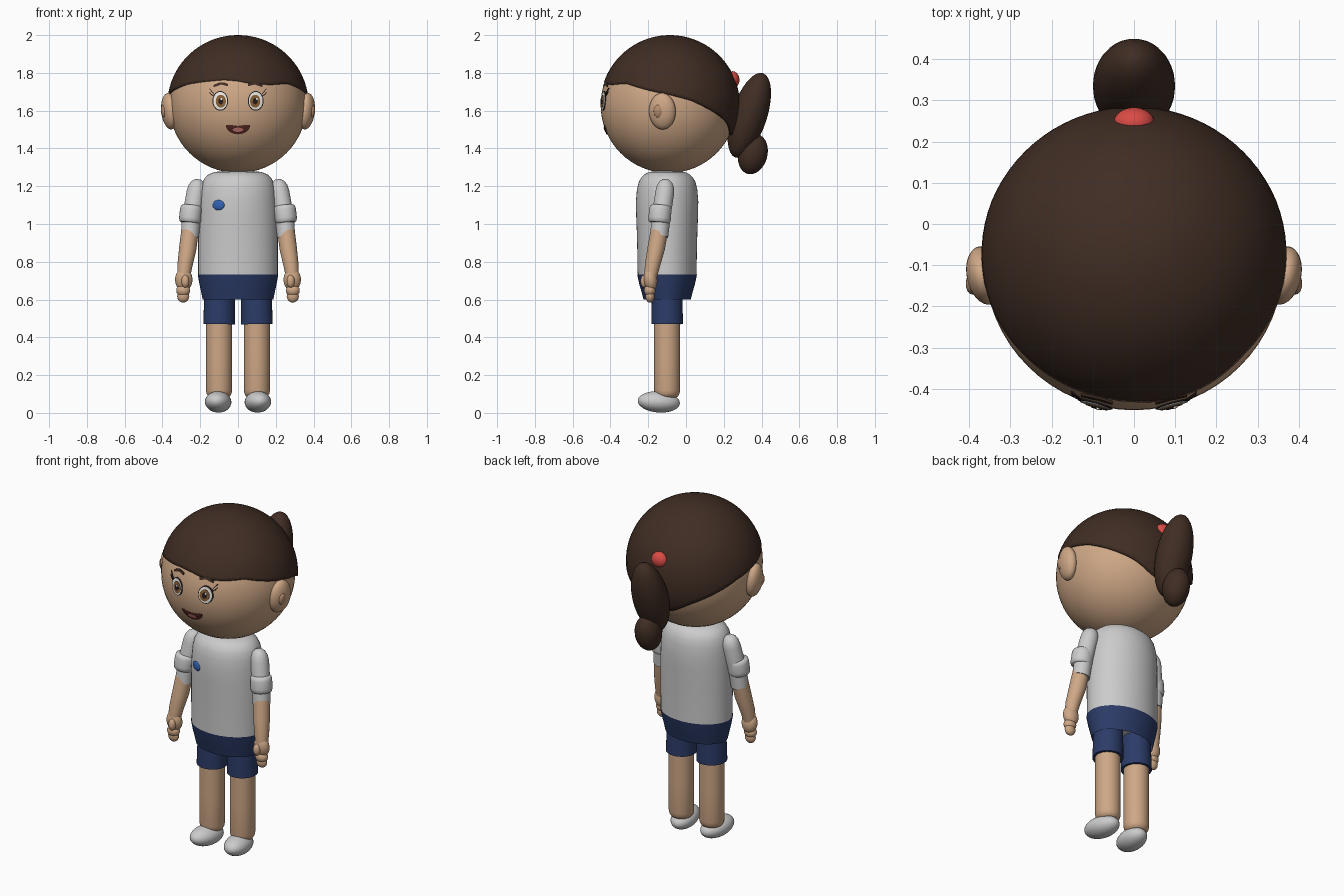
import bpy, bmesh
from math import sin, cos, pi, sqrt, acos, radians, atan2
from mathutils import Vector, Matrix, Euler

if "Cube" in bpy.data.objects:
    bpy.data.objects.remove(bpy.data.objects["Cube"])


def material(name, rgb):
    m = bpy.data.materials.new(name)
    m.diffuse_color = (*rgb, 1)
    m.use_nodes = True
    m.node_tree.nodes["Principled BSDF"].inputs["Base Color"].default_value = m.diffuse_color
    return m


SKIN = material("skin", (0.62, 0.39, 0.24))
INNER = material("inner_ear", (0.48, 0.27, 0.16))
HAIR = material("hair", (0.05, 0.026, 0.017))
NAVY = material("navy", (0.025, 0.045, 0.14))
RED = material("red", (0.7, 0.07, 0.06))
BLUE = material("blue", (0.03, 0.12, 0.45))
WHITE = material("eye_white", (0.85, 0.83, 0.78))
IRIS = material("iris", (0.25, 0.12, 0.04))
BLACK = material("dark", (0.02, 0.012, 0.01))
LIP = material("mouth", (0.08, 0.02, 0.015))
TONGUE = material("tongue", (0.6, 0.2, 0.17))


def finish(name, bm, mat, angle=50):
    bmesh.ops.recalc_face_normals(bm, faces=bm.faces)
    mesh = bpy.data.meshes.new(name)
    bm.to_mesh(mesh)
    bm.free()
    ob = bpy.data.objects.new(name, mesh)
    bpy.context.collection.objects.link(ob)
    if mat:
        mesh.materials.append(mat)
    bpy.ops.object.select_all(action='DESELECT')
    ob.select_set(True)
    bpy.context.view_layer.objects.active = ob
    bpy.ops.object.shade_smooth_by_angle(angle=radians(angle))
    return ob


def ball(name, loc, size, mat=None, rot=(0, 0, 0), seg=32):
    bm = bmesh.new()
    m = Matrix.LocRotScale(Vector(loc), Euler([radians(a) for a in rot]), Vector(size))
    bmesh.ops.create_uvsphere(bm, u_segments=seg, v_segments=seg // 2, radius=1, matrix=m)
    return finish(name, bm, mat)


def skin_rings(bm, rings, caps):
    n = len(rings[0])
    for a, b in zip(rings, rings[1:]):
        for i in range(n):
            bm.faces.new((a[i], a[(i + 1) % n], b[(i + 1) % n], b[i]))
    if caps:
        bm.faces.new(rings[0])
        bm.faces.new(rings[-1])


def loft(name, sections, mat=None, caps=True, n=32):
    """Elliptical sections (x, y, z, rx, ry), square to the line from first to last."""
    bm = bmesh.new()
    pts = [Vector(s[:3]) for s in sections]
    q = (pts[-1] - pts[0]).to_track_quat('Z', 'Y')
    if abs((pts[-1] - pts[0]).normalized().z) > 0.9999:
        q.identity()
    rings = []
    for p, s in zip(pts, sections):
        rings.append([bm.verts.new(p + q @ Vector((s[3] * cos(2 * pi * i / n), s[4] * sin(2 * pi * i / n), 0)))
                      for i in range(n)])
    skin_rings(bm, rings, caps)
    return finish(name, bm, mat)


# head
HC, HR = Vector((0, -0.092, 1.63)), 0.36
ball("head", HC, (0.363, HR, HR), SKIN, seg=64)


def patch(name, outline, mat, lift):
    """Flat outline in x, z wrapped over the front of the head."""
    bm = bmesh.new()
    cx = sum(p[0] for p in outline) / len(outline)
    cz = sum(p[1] for p in outline) / len(outline)
    rings = []
    for k, up in ((1, -0.004), (1, lift), (0.75, lift), (0.5, lift), (0.25, lift), (0.02, lift)):
        ring = []
        for x, z in outline:
            x, z = cx + (x - cx) * k, cz + (z - cz) * k
            ring.append(bm.verts.new((x, HC.y - sqrt(HR ** 2 - x * x - (z - HC.z) ** 2) - up, z)))
        rings.append(ring)
    skin_rings(bm, rings, True)
    return finish(name, bm, mat)


def oval(x, z, rx, rz, n=28):
    return [(x + rx * cos(2 * pi * i / n), z + rz * sin(2 * pi * i / n)) for i in range(n)]


def stroke(pts, w):
    return [(x, z + w) for x, z in pts] + [(x, z - w) for x, z in reversed(pts)]


# face
for s in (-1, 1):
    x = s * 0.094
    patch("eye_rim", oval(x, 1.652, 0.042, 0.052), BLACK, 0.003)
    patch("eye_white", oval(x, 1.652, 0.037, 0.047), WHITE, 0.005)
    patch("iris", oval(x - s * 0.003, 1.65, 0.027, 0.034), IRIS, 0.007)
    patch("pupil", oval(x - s * 0.003, 1.65, 0.013, 0.017), BLACK, 0.009)
    patch("eye_glint", oval(x + 0.006, 1.662, 0.005, 0.006, 12), WHITE, 0.011)
    for dz in (0, 0.02):
        patch("eyelash", stroke([(x + s * 0.033, 1.677 + dz / 2), (x + s * 0.048, 1.686 + dz),
                                 (x + s * 0.058, 1.698 + dz)], 0.003), BLACK, 0.005)
    patch("eyebrow", stroke([(x - s * 0.042, 1.735), (x - s * 0.02, 1.744), (x + s * 0.005, 1.744),
                             (x + s * 0.035, 1.73)], 0.006), HAIR, 0.005)
patch("mouth", [(0.065 * cos(pi + pi * i / 20), 1.525 + 0.05 * sin(pi + pi * i / 20)) for i in range(21)], LIP, 0.004)
patch("tongue", oval(0, 1.499, 0.028, 0.011), TONGUE, 0.006)

# ears
for s in (-1, 1):
    ball("ear", (s * 0.362, -0.125, 1.597), (0.043, 0.072, 0.097), SKIN, (0, s * 6, s * -12))
    ball("inner_ear", (s * 0.392, -0.145, 1.597), (0.016, 0.026, 0.036), INNER, (0, s * 6, 0))

# hair cap with a rim height for each angle round the head (0 = front, + = right)
RIM = [(-180, 1.45), (-165, 1.48), (-150, 1.535), (-126, 1.605), (-108, 1.655), (-90, 1.685), (-74, 1.705),
       (-48, 1.742), (-30, 1.755), (-12, 1.764), (0, 1.757), (14, 1.74), (30, 1.738), (48, 1.745),
       (74, 1.705), (90, 1.685), (108, 1.655), (126, 1.605), (150, 1.535), (165, 1.48), (180, 1.45)]


def rim(a):
    for (a0, z0), (a1, z1) in zip(RIM, RIM[1:]):
        if a0 <= a <= a1:
            return z0 + (z1 - z0) * (a - a0) / (a1 - a0)


bm = bmesh.new()
rings, N, ROWS = [], 80, 28
for r in range(ROWS + 1):
    ring = []
    for i in range(N):
        a = -180 + 360 * i / N
        t = max(r / ROWS, 0.003) * acos((rim(a) - 1.63) / 0.37)
        ring.append(bm.verts.new((0.374 * sin(t) * sin(radians(a)), -0.085 - 0.37 * sin(t) * cos(radians(a)),
                                  1.63 + 0.37 * cos(t))))
    rings.append(ring)
skin_rings(bm, rings, False)
bm.faces.new(rings[0])
hair = finish("hair_cap", bm, HAIR)
solid = hair.modifiers.new("thickness", 'SOLIDIFY')
solid.thickness = 0.02
solid.offset = -1

# ponytail
ball("ponytail", (0, 0.335, 1.575), (0.1, 0.094, 0.235), HAIR, (-18, 0, 0))
ball("ponytail_tip", (0, 0.354, 1.37), (0.072, 0.077, 0.108), HAIR, (-15, 0, 0))
ball("hair_tie", (0, 0.245, 1.763), (0.05, 0.038, 0.046), RED)

# shirt and badge
loft("shirt", [(0, -0.1, z, rx, ry) for z, rx, ry in (
    (0.73, 0.211, 0.156), (0.82, 0.211, 0.157), (0.95, 0.211, 0.16), (1.05, 0.209, 0.164), (1.12, 0.205, 0.165),
    (1.18, 0.199, 0.16), (1.22, 0.189, 0.151), (1.245, 0.175, 0.138), (1.263, 0.155, 0.12), (1.275, 0.125, 0.095),
    (1.281, 0.07, 0.055))], n=48)
ball("badge", (-0.103, -0.241, 1.1), (0.034, 0.01, 0.027), BLUE, (0, 0, -22))

# shorts
loft("shorts_hip", [(0, -0.1, z, rx, ry) for z, rx, ry in (
    (0.6, 0.187, 0.125), (0.64, 0.195, 0.135), (0.68, 0.204, 0.147), (0.732, 0.213, 0.158))], NAVY, False, 48)

for s in (-1, 1):
    # legs and shoes
    loft("shorts_leg", [(s * 0.1, -0.1, 0.47, 0.084, 0.084), (s * 0.097, -0.1, 0.66, 0.08, 0.08)], NAVY)
    loft("leg", [(s * 0.1, -0.1, z, r, r) for z, r in (
        (0.08, 0.045), (0.088, 0.058), (0.102, 0.066), (0.12, 0.069), (0.3, 0.069), (0.5, 0.069))], SKIN)
    ball("shoe", (s * 0.105, -0.144, 0.058), (0.069, 0.113, 0.056), None, (-4, 0, s * 8))

    # arms, each listed from the lower end up
    def limb(name, rows, mat=None):
        loft(name, [(s * x, y, z, r, r) for x, y, z, r in rows], mat)

    limb("sleeve", [(0.255, -0.142, 0.935, 0.048), (0.247, -0.133, 1.03, 0.05), (0.222, -0.112, 1.17, 0.05),
                    (0.217, -0.109, 1.2, 0.045), (0.213, -0.107, 1.222, 0.034), (0.21, -0.106, 1.235, 0.017)])
    limb("cuff", [(0.255, -0.142, 1.006, 0.05), (0.254, -0.141, 1.012, 0.057), (0.252, -0.139, 1.03, 0.06),
                  (0.248, -0.136, 1.075, 0.059), (0.246, -0.134, 1.092, 0.056), (0.245, -0.133, 1.098, 0.048)])
    limb("forearm", [(0.288, -0.188, 0.72, 0.034), (0.281, -0.178, 0.78, 0.04), (0.266, -0.158, 0.87, 0.046),
                     (0.255, -0.142, 0.96, 0.046)], SKIN)
    ball("palm", (s * 0.287, -0.188, 0.705), (0.046, 0.036, 0.06), SKIN, (6, 0, 0))
    ball("knuckles", (s * 0.29, -0.192, 0.648), (0.037, 0.03, 0.032), SKIN)
    ball("fingers", (s * 0.29, -0.191, 0.618), (0.032, 0.024, 0.034), SKIN)
    ball("thumb", (s * 0.279, -0.221, 0.697), (0.021, 0.02, 0.034), SKIN)
